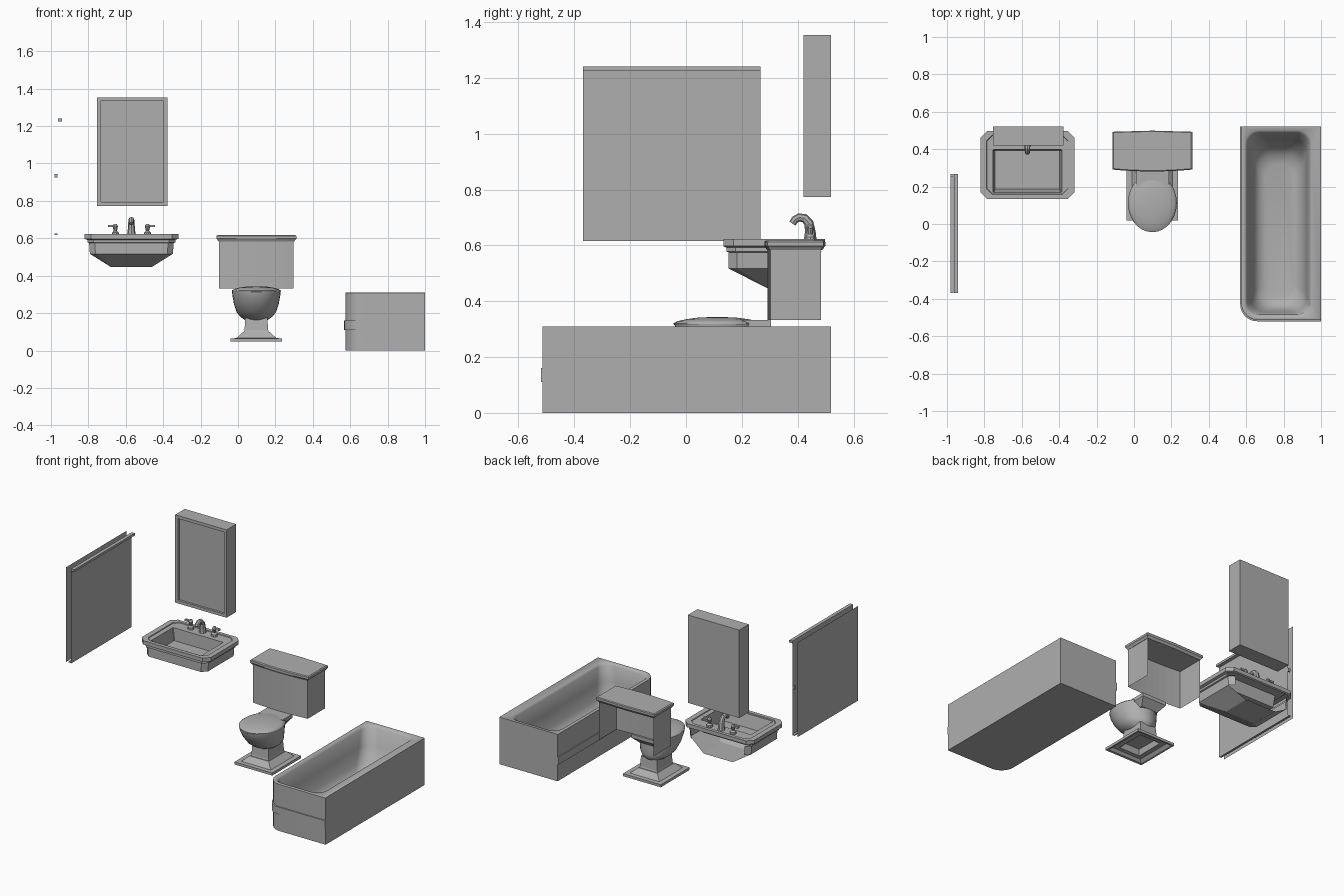
import bpy, bmesh, math
from mathutils import Vector

if "Cube" in bpy.data.objects:
    bpy.data.objects.remove(bpy.data.objects["Cube"])

# Mid grey enamel used on every part
grey = bpy.data.materials.new("grey_enamel")
grey.diffuse_color = (0.43, 0.43, 0.43, 1)
grey.use_nodes = True
grey.node_tree.nodes["Principled BSDF"].inputs["Base Color"].default_value = grey.diffuse_color


def finish(name, bm, smooth=None, drop=None):
    bmesh.ops.remove_doubles(bm, verts=bm.verts, dist=1e-4)
    bmesh.ops.recalc_face_normals(bm, faces=bm.faces)
    if drop:  # remove faces hidden against the wall
        gone = [f for f in bm.faces if drop(f.calc_center_median())]
        bmesh.ops.delete(bm, geom=gone, context='FACES')
    me = bpy.data.meshes.new(name)
    bm.to_mesh(me)
    bm.free()
    me.materials.append(grey)
    ob = bpy.data.objects.new(name, me)
    bpy.context.collection.objects.link(ob)
    if smooth:
        bpy.ops.object.select_all(action='DESELECT')
        ob.select_set(True)
        bpy.context.view_layer.objects.active = ob
        bpy.ops.object.shade_smooth_by_angle(angle=math.radians(smooth))
    return ob


def loft(name, rings, caps=(True, True), smooth=None, drop=None):
    bm = bmesh.new()
    vs = [[bm.verts.new(p) for p in r] for r in rings]
    n = len(vs[0])
    for a, b in zip(vs, vs[1:]):
        for i in range(n):
            j = (i + 1) % n
            bm.faces.new((a[i], a[j], b[j], b[i]))
    if caps[0]:
        bm.faces.new(vs[0])
    if caps[1]:
        bm.faces.new(vs[-1])
    return finish(name, bm, smooth, drop)


def rrect(x0, x1, y0, y1, z, r=0.0, n=1):
    """Rectangle ring with rounded corners: r per corner BR, BL, FL, FR."""
    rs = r if isinstance(r, tuple) else (r,) * 4
    corners = [(x1, y1, -1, -1), (x0, y1, 1, -1), (x0, y0, 1, 1), (x1, y0, -1, 1)]
    pts = []
    for k, ((cx, cy, sx, sy), q) in enumerate(zip(corners, rs)):
        for i in range(n + 1):
            a = math.pi / 2 * (k + i / n)
            pts.append((cx + sx * q + q * math.cos(a), cy + sy * q + q * math.sin(a), z))
    return pts


def ellipse(cx, cy, rx, ry, z, n=28):
    return [(cx + rx * math.cos(2 * math.pi * i / n), cy + ry * math.sin(2 * math.pi * i / n), z)
            for i in range(n)]


def box(name, x0, x1, y0, y1, z0, z1):
    return loft(name, [rrect(x0, x1, y0, y1, z0), rrect(x0, x1, y0, y1, z1)])


def plane_x(name, x, y0, y1, z0, z1):
    bm = bmesh.new()
    bm.faces.new([bm.verts.new(p) for p in ((x, y0, z0), (x, y1, z0), (x, y1, z1), (x, y0, z1))])
    return finish(name, bm)


# Sliding wall screen: thin sheets, header rail, catch and runner
plane_x("screen_back", -1.0, -0.368, 0.266, 0.615, 1.24)
plane_x("screen_front", -0.963, -0.368, 0.266, 0.615, 1.225)
box("screen_header", -0.963, -0.94, -0.368, 0.266, 1.225, 1.24)
box("screen_runner", -0.98, -0.964, -0.368, 0.266, 0.619, 0.625)
box("screen_catch", -0.98, -0.966, 0.255, 0.267, 0.925, 0.945)

# Mirror cabinet with recessed front
bm = bmesh.new()
loops = []
for inset, y in ((0, 0.52), (0, 0.42), (0.02, 0.42), (0.02, 0.434)):
    x0, x1, z0, z1 = -0.753 + inset, -0.378 - inset, 0.773 + inset, 1.353 - inset
    loops.append([bm.verts.new(p) for p in ((x0, y, z0), (x1, y, z0), (x1, y, z1), (x0, y, z1))])
for a, b in zip(loops, loops[1:]):
    for i in range(4):
        bm.faces.new((a[i], a[i - 1], b[i - 1], b[i]))
bm.faces.new(loops[0])
bm.faces.new(loops[-1])
finish("mirror_cabinet", bm)

# Sink: octagonal rim, stepped apron, tapered underside, rectangular basin
SX = -0.57
sink = [(0.11, 0.29, 0.482, 0.447, 0.005), (0.222, 0.153, 0.482, 0.517, 0.03),
        (0.226, 0.153, 0.482, 0.575, 0.03), (0.235, 0.145, 0.487, 0.578, 0.033),
        (0.235, 0.145, 0.487, 0.592, 0.033), (0.252, 0.134, 0.497, 0.597, 0.036),
        (0.252, 0.134, 0.497, 0.622, 0.036), (0.218, 0.158, 0.475, 0.622, 0.03),
        (0.216, 0.16, 0.473, 0.617, 0.03), (0.184, 0.168, 0.398, 0.617, 0.003),
        (0.172, 0.188, 0.394, 0.535, 0.003)]
loft("sink", [rrect(SX - h, SX + h, y0, y1, z, c) for h, y0, y1, z, c in sink],
     drop=lambda c: c.y > 0.47 and c.z < 0.59)


def tube(name, pts, radii):
    rings = []
    for i, p in enumerate(pts):
        a, b = pts[max(i - 1, 0)], pts[min(i + 1, len(pts) - 1)]
        t = Vector((0, b[0] - a[0], b[1] - a[1])).normalized()
        side, up = Vector((1, 0, 0)), t.cross(Vector((1, 0, 0)))
        rings.append([Vector((SX, *p)) + radii[i] * (math.cos(k * math.pi / 4) * side + math.sin(k * math.pi / 4) * up)
                      for k in range(8)])
    return loft(name, rings, smooth=30)


# Taps: arched spout and two lever handles
tube("spout", [(0.445, 0.618), (0.445, 0.65), (0.44, 0.68), (0.425, 0.697), (0.405, 0.7),
               (0.39, 0.692), (0.381, 0.678)], [0.023, 0.019, 0.017, 0.016, 0.015, 0.014, 0.013])
for side, label in ((-1, "left"), (1, "right")):
    x = SX + side * 0.086
    prof = [(0.02, 0.617), (0.018, 0.63), (0.009, 0.64), (0.012, 0.655), (0.014, 0.665), (0.008, 0.677)]
    loft("tap_stem_" + label, [ellipse(x, 0.445, r, r, z, 10) for r, z in prof], smooth=30)
    xs = sorted((x, x + side * 0.04))
    box("tap_lever_" + label, xs[0], xs[1], 0.438, 0.452, 0.66, 0.672)

# Toilet cistern: bowed front, open towards the wall
TX = 0.098


def bowed(h, yb, yf, bow, z):
    front = []
    for i in range(9):
        t = -1 + i / 4
        front.append((TX + h * t, yf + bow * t * t, z))
    return [(TX + h, yb - 0.006, z), (TX, yb, z), (TX - h, yb - 0.006, z)] + front


loft("cistern", [bowed(0.2, 0.489, 0.292, 0.01, z) for z in (0.332, 0.59)],
     caps=(False, False), drop=lambda c: c.y > 0.47)
lid = [(0.202, 0.489, 0.290, 0.583), (0.208, 0.494, 0.285, 0.592), (0.214, 0.499, 0.281, 0.598),
       (0.214, 0.499, 0.281, 0.612), (0.208, 0.495, 0.286, 0.617)]
loft("cistern_lid", [bowed(h, yb, yf, 0.01, z) for h, yb, yf, z in lid])

# Toilet bowl, seat lid, bracket, pedestal and hollow base
bowl = [(0.17, 0.056, 0.07, 0.16), (0.16, 0.085, 0.1, 0.18), (0.145, 0.105, 0.12, 0.205),
        (0.125, 0.12, 0.137, 0.25), (0.113, 0.128, 0.15, 0.295), (0.112, 0.13, 0.153, 0.316)]
loft("toilet_bowl", [ellipse(TX, cy, rx, ry, z) for cy, rx, ry, z in bowl], smooth=35)
seat = [(0.97, 0.313), (1, 0.317), (1, 0.321), (0.9, 0.329), (0.7, 0.336), (0.4, 0.342), (0.1, 0.343)]
loft("seat_lid", [ellipse(TX, 0.112, 0.131 * s, 0.156 * s, z) for s, z in seat], smooth=60)
loft("cistern_bracket", [rrect(TX - a, TX + a, 0.2, y, z) for a, y, z in
                         ((0.06, 0.26, 0.27), (0.088, 0.305, 0.31), (0.088, 0.305, 0.333))])
foot = [(0.075, 0.095, 0.064), (0.071, 0.09, 0.08), (0.063, 0.08, 0.11), (0.059, 0.075, 0.175)]
loft("pedestal", [rrect(TX - a, TX + a, 0.17 - b, 0.17 + b, z) for a, b, z in foot],
     caps=(False, True))
base = [(0.07, 0.09, 0.1), (0.125, 0.137, 0.05), (0.138, 0.15, 0.048), (0.138, 0.15, 0.065), (0.075, 0.095, 0.067)]
loft("toilet_base", [rrect(TX - a, TX + a, 0.17 - b, 0.17 + b, z) for a, b, z in base], caps=(True, False))

# Bathtub: flat wall sides, one rounded corner, belt band and smooth basin
shell = [(0, 0.0), (0, 0.11), (-0.006, 0.111), (-0.006, 0.16), (0, 0.161), (0, 0.308), (0.003, 0.31)]
rings = [rrect(0.574 + d, 1.0, -0.514 + d, 0.52, z, (0, 0, 0.09, 0), 8) for d, z in shell]
basin = [(0.594, 0.948, -0.495, 0.5, 0.31, 0.07), (0.604, 0.938, -0.485, 0.488, 0.298, 0.07),
         (0.622, 0.925, -0.472, 0.455, 0.2, 0.08), (0.64, 0.91, -0.455, 0.41, 0.11, 0.09),
         (0.665, 0.885, -0.43, 0.37, 0.072, 0.09), (0.7, 0.85, -0.39, 0.32, 0.06, 0.07)]
rings += [rrect(x0, x1, y0, y1, z, r, 8) for x0, x1, y0, y1, z, r in basin]
loft("bathtub", rings, smooth=55)
